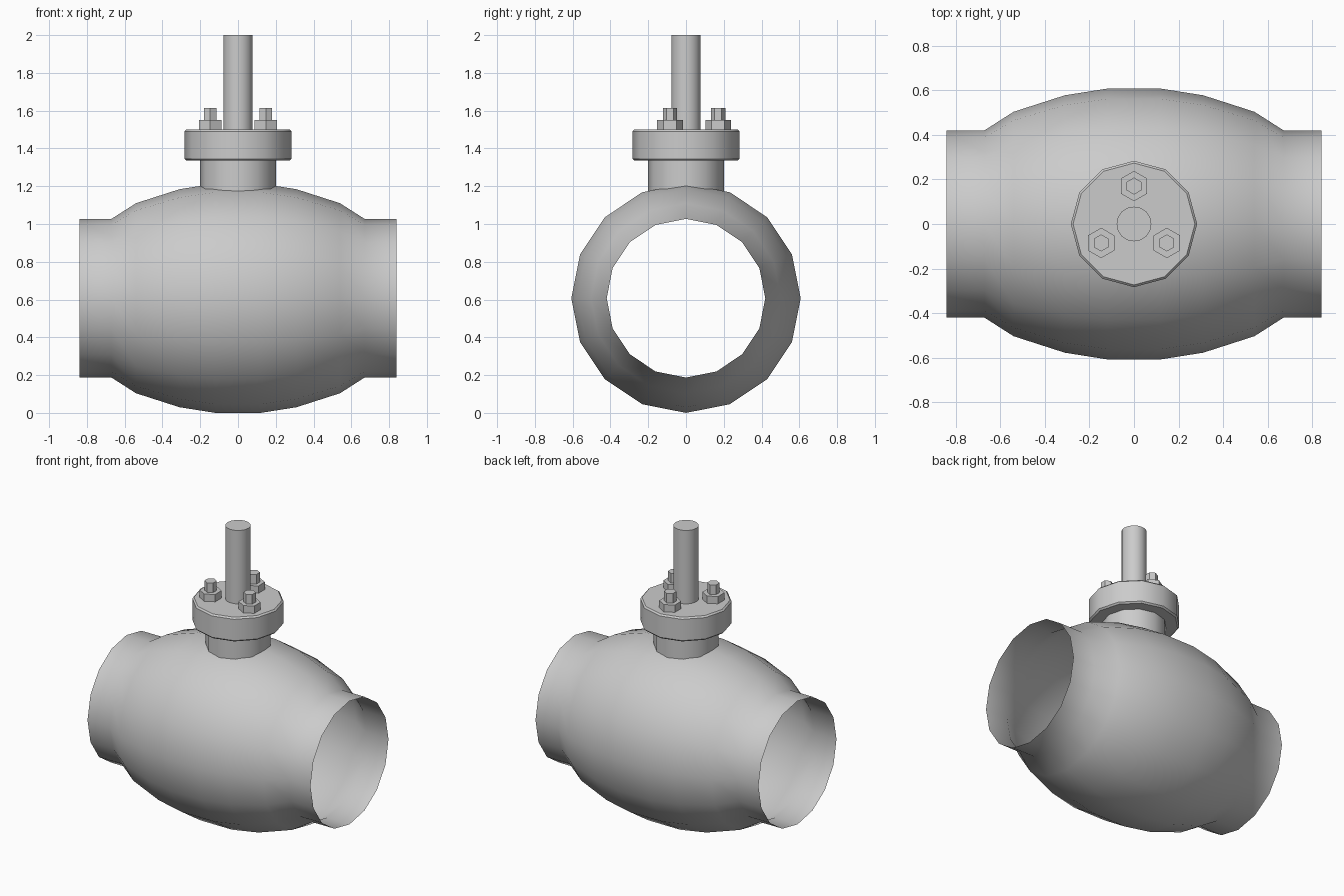
import bpy, bmesh, math
from mathutils import Matrix

if "Cube" in bpy.data.objects:
    bpy.data.objects.remove(bpy.data.objects["Cube"])


def lathe(name, profile, sides, matrix=Matrix(), angle=None, offset=0.0):
    """Revolve (radius, height) points about local z; radius 0 closes with a cap."""
    bm = bmesh.new()
    rings = []
    for r, h in profile:
        rings.append([bm.verts.new((r * math.cos(offset + 2 * math.pi * i / sides),
                                    r * math.sin(offset + 2 * math.pi * i / sides), h))
                      for i in range(sides)])
    for a, b in zip(rings, rings[1:]):
        for i in range(sides):
            j = (i + 1) % sides
            bm.faces.new((a[i], a[j], b[j], b[i]))
    if name != "valve_body":
        bm.faces.new(rings[0][::-1])
        bm.faces.new(rings[-1])
    mesh = bpy.data.meshes.new(name)
    bm.transform(matrix)
    bm.to_mesh(mesh)
    bm.free()
    ob = bpy.data.objects.new(name, mesh)
    bpy.context.collection.objects.link(ob)
    if angle:
        bpy.ops.object.select_all(action='DESELECT')
        ob.select_set(True)
        bpy.context.view_layer.objects.active = ob
        bpy.ops.object.shade_smooth_by_angle(angle=math.radians(angle))
    return ob


# Barrel-shaped body, an open shell with a short pipe neck at each end
half = [(0.42, -0.84), (0.42, -0.67), (0.503, -0.54), (0.577, -0.31), (0.607, -0.12)]
body = half + [(r, -h) for r, h in reversed(half)]
lathe("valve_body", body, 16,
      Matrix.Translation((0, 0, 0.607)) @ Matrix.Rotation(math.pi / 2, 4, 'Y'), 50)

# Bonnet neck, flange and stem
lathe("bonnet_neck", [(0.2, 1.12), (0.2, 1.34)], 12, angle=40)
lathe("bonnet_flange", [(0.273, 1.335), (0.283, 1.345), (0.283, 1.49), (0.273, 1.5)], 12, angle=40)
lathe("stem", [(0.078, 1.48), (0.078, 2.0)], 16, angle=40)

# Three hex nuts with hex studs
for k in range(3):
    a = math.pi / 2 + k * 2 * math.pi / 3
    place = Matrix.Translation((0.17 * math.cos(a), 0.17 * math.sin(a), 0))
    lathe(f"nut_{k + 1}", [(0.068, 1.49), (0.068, 1.55)], 6, place, offset=math.pi / 2)
    lathe(f"stud_{k + 1}", [(0.038, 1.5), (0.038, 1.615)], 6, place, offset=math.pi / 2)
